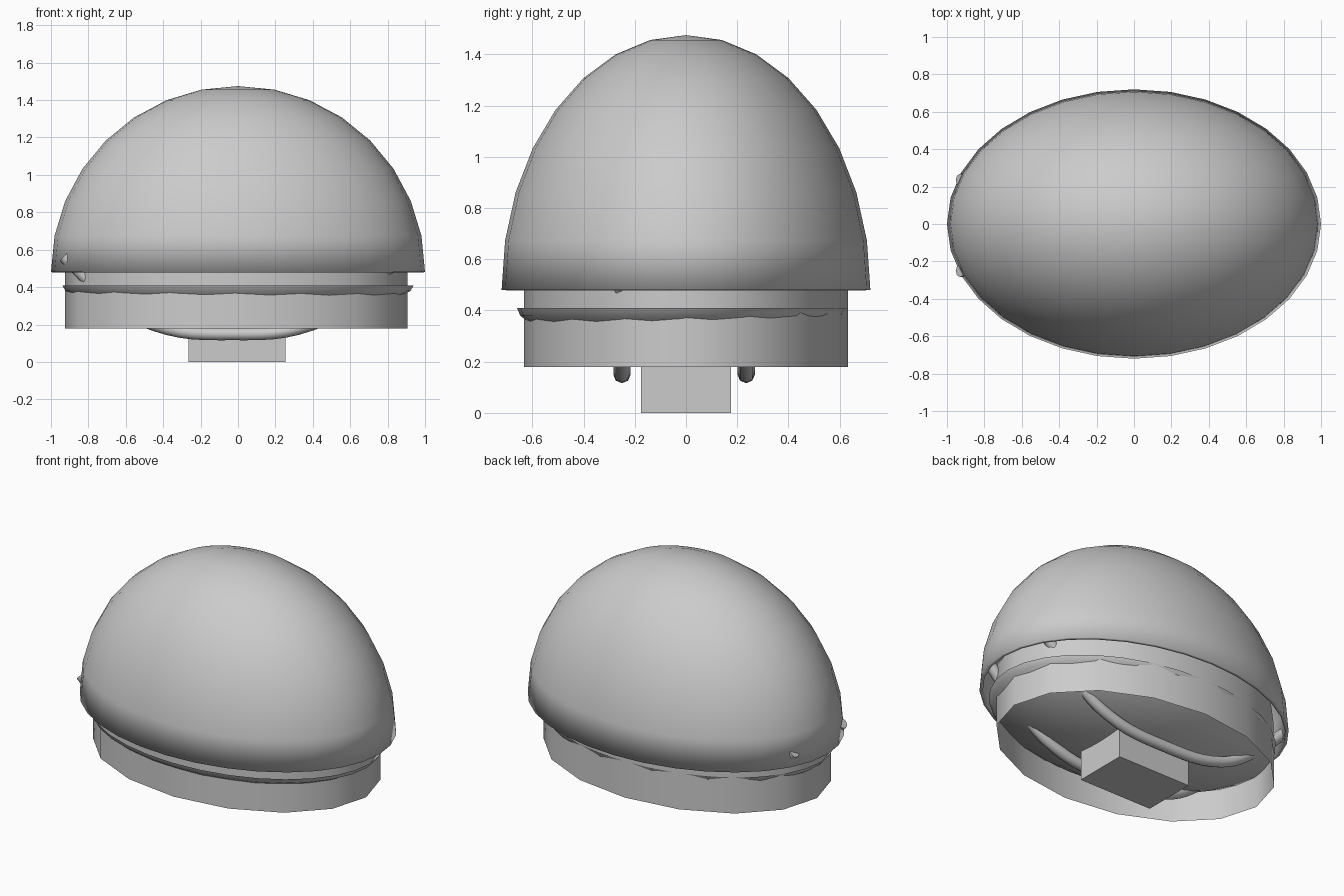
import bpy, bmesh, math

if "Cube" in bpy.data.objects:
    bpy.data.objects.remove(bpy.data.objects["Cube"])


def finish(name, bm, angle=40, thickness=0):
    bmesh.ops.recalc_face_normals(bm, faces=bm.faces)
    me = bpy.data.meshes.new(name)
    bm.to_mesh(me)
    bm.free()
    ob = bpy.data.objects.new(name, me)
    bpy.context.collection.objects.link(ob)
    bpy.ops.object.select_all(action='DESELECT')
    ob.select_set(True)
    bpy.context.view_layer.objects.active = ob
    bpy.ops.object.shade_smooth_by_angle(angle=math.radians(angle))
    if thickness:
        m = ob.modifiers.new("thickness", 'SOLIDIFY')
        m.thickness = thickness
        m.offset = -1
    return ob


def oval_lathe(profile, rx, ry, sides, cx=0, cy=0):
    """Stack of oval rings from (radius factor, z); a zero radius makes a pole."""
    bm = bmesh.new()
    rings = []
    for r, z in profile:
        n = 1 if r == 0 else sides
        rings.append([bm.verts.new((cx + rx * r * math.cos(2 * math.pi * i / sides),
                                    cy + ry * r * math.sin(2 * math.pi * i / sides), z))
                      for i in range(n)])
    for a, b in zip(rings, rings[1:]):
        for i in range(sides):
            j = (i + 1) % sides
            quad = [a[i % len(a)], a[j % len(a)], b[j % len(b)], b[i % len(b)]]
            bm.faces.new(list(dict.fromkeys(quad)))
    return bm


# Outer domed shell
steps = [i * math.pi / 16 for i in range(8)]
dome = [(math.cos(t), 0.48 + 0.995 * math.sin(t)) for t in steps] + [(0, 1.475)]
bm = oval_lathe(dome, 1.0, 0.72, 32)
finish("dome_shell", bm, 40, 0.02)

# Open oval band below the shell
bm = oval_lathe([(1, 0.18), (1, 0.58)], 0.915, 0.632, 16, -0.01)
finish("lower_band", bm, 50)

# Shallow dished underside whose rim just pokes through the band
dish = [(0, 0.17)] + [(r, 0.17 + 0.22 * r ** 2.5) for r in (0.2, 0.4, 0.6, 0.75, 0.88, 0.98)]
dish.append((1, 0.41))
bm = oval_lathe(dish, 0.94, 0.645, 32, 0, -0.015)
finish("underside_dish", bm, 50)

# Central block
bm = bmesh.new()
bmesh.ops.create_cube(bm, size=1)
for v in bm.verts:
    v.co = (v.co.x * 0.52 - 0.005, v.co.y * 0.35, (v.co.z + 0.5) * 0.3)
finish("base_block", bm)

# Two hanging rods whose ends pass into the shell
path = [(-0.9, 0.565), (-0.68, 0.36), (-0.42, 0.2), (0, 0.15),
        (0.42, 0.2), (0.68, 0.36), (0.9, 0.565)]
for side, y in (("front", -0.25), ("back", 0.235)):
    cu = bpy.data.curves.new(side + "_rod", 'CURVE')
    cu.dimensions = '3D'
    cu.bevel_depth = 0.034
    cu.bevel_resolution = 2
    cu.resolution_u = 6
    cu.use_fill_caps = True
    sp = cu.splines.new('BEZIER')
    sp.bezier_points.add(len(path) - 1)
    for p, (x, z) in zip(sp.bezier_points, path):
        p.co = (x - 0.03, y, z)
        p.handle_left_type = p.handle_right_type = 'AUTO'
    bpy.context.collection.objects.link(bpy.data.objects.new(side + "_rod", cu))
